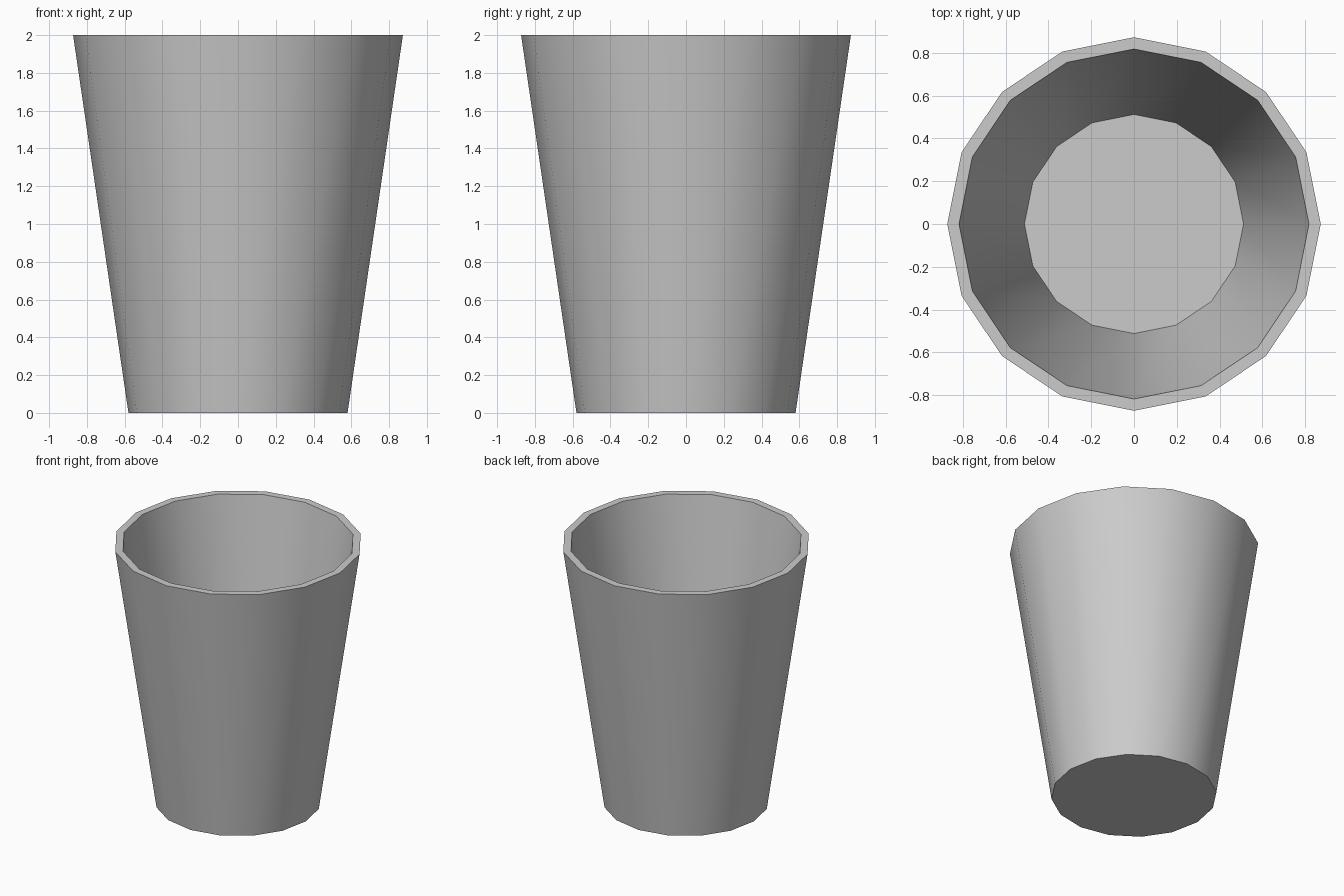
import bpy, bmesh, math

if "Cube" in bpy.data.objects:
    bpy.data.objects.remove(bpy.data.objects["Cube"])

SIDES = 16
# Profile (radius, height): outer base, outer rim, inner rim, inner floor
PROFILE = [(0.58, 0.0), (0.873, 2.0), (0.818, 2.0), (0.512, 0.06)]

bm = bmesh.new()


def ring(radius, z):
    angles = [2 * math.pi * i / SIDES for i in range(SIDES)]
    return [bm.verts.new((radius * math.cos(a), radius * math.sin(a), z)) for a in angles]


# Walls and rim
rings = [ring(r, z) for r, z in PROFILE]
for low, high in zip(rings, rings[1:]):
    for i in range(SIDES):
        j = (i + 1) % SIDES
        bm.faces.new((low[i], low[j], high[j], high[i]))

# Underside and inner floor
bm.faces.new(rings[0][::-1])
bm.faces.new(rings[-1])
bmesh.ops.recalc_face_normals(bm, faces=bm.faces)

mesh = bpy.data.meshes.new("cup")
bm.to_mesh(mesh)
bm.free()
cup = bpy.data.objects.new("cup", mesh)
bpy.context.collection.objects.link(cup)

# Smooth walls with crisp rim and base
bpy.context.view_layer.objects.active = cup
cup.select_set(True)
bpy.ops.object.shade_smooth_by_angle(angle=math.radians(35))
